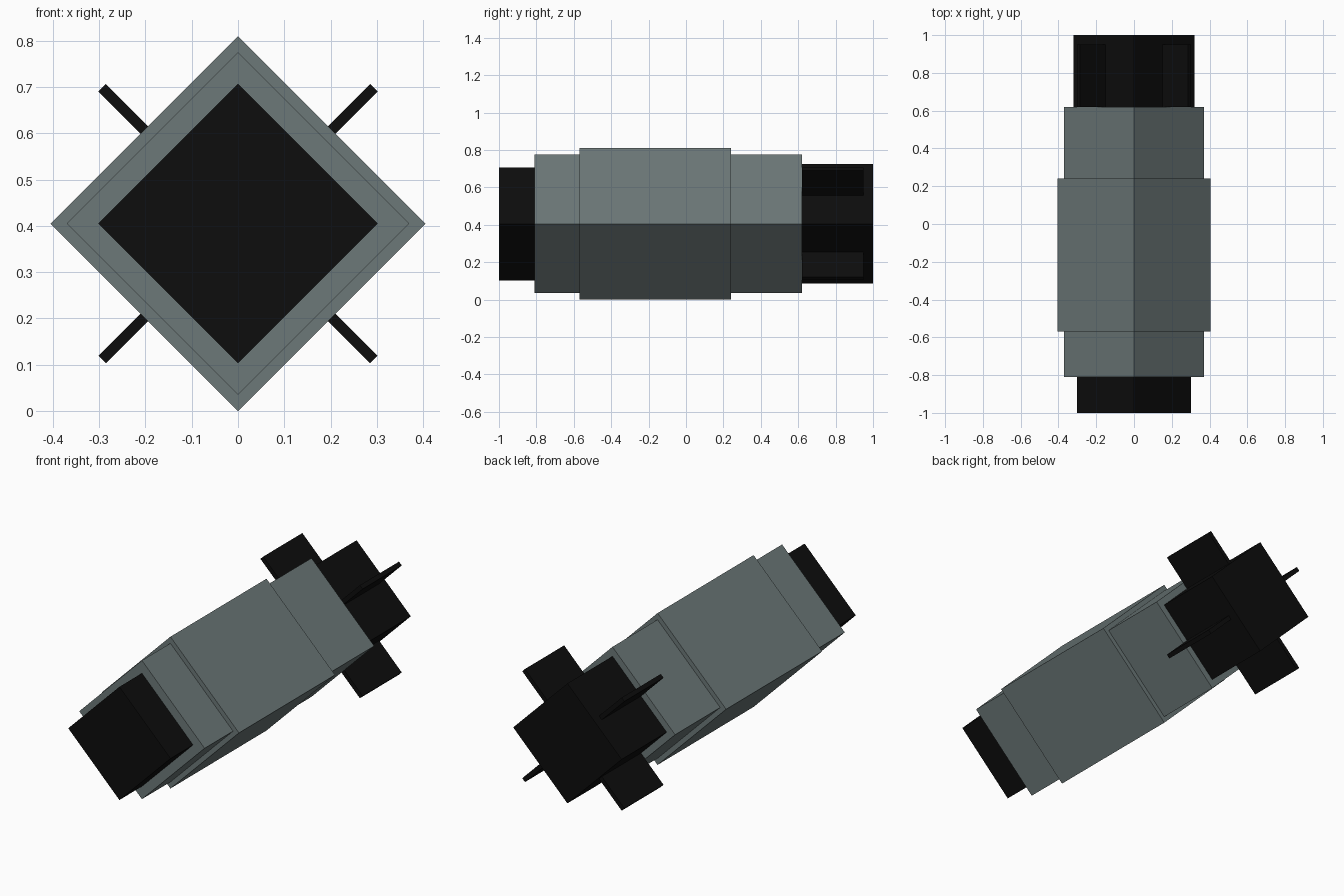
import bpy
import math

cube = bpy.data.objects.get("Cube")
if cube:
    bpy.data.objects.remove(cube, do_unlink=True)

AXIS_Z = 0.405  # height of the long axis


def material(name, rgb):
    mat = bpy.data.materials.new(name)
    mat.use_nodes = True
    color = (*rgb, 1.0)
    mat.diffuse_color = color
    mat.node_tree.nodes["Principled BSDF"].inputs["Base Color"].default_value = color
    return mat


grey = material("slate grey", (0.15, 0.19, 0.19))
black = material("matte black", (0.004, 0.004, 0.004))


def block(name, size, y0, y1, mat, angle=45, offset=0.0):
    """Box along y, rolled about the long axis, shifted outward by offset."""
    a = math.radians(angle)
    loc = (offset * math.cos(a), (y0 + y1) / 2, AXIS_Z + offset * math.sin(a))
    bpy.ops.mesh.primitive_cube_add(size=1, location=loc, rotation=(0, -a, 0))
    obj = bpy.context.object
    obj.name = name
    obj.scale = (size[0], y1 - y0, size[1])
    obj.data.materials.append(mat)
    return obj


def diamond(name, radius, y0, y1, mat):
    side = radius * math.sqrt(2)
    return block(name, (side, side), y0, y1, mat)


# Stepped square body, standing on its edge
diamond("main_body", 0.405, -0.57, 0.24, grey)
diamond("inner_body", 0.37, -0.81, 0.62, grey)
diamond("front_cap", 0.302, -1.0, -0.81, black)
diamond("rear_block", 0.32, 0.62, 1.0, black)

# Four thin fins, one on each side of the rear block
INNER, OUTER = 0.2, 0.415
fins = {"upper_left": 45, "upper_right": 135, "lower_right": 225, "lower_left": 315}
for side, angle in fins.items():
    block(side + "_fin", (OUTER - INNER, 0.023), 0.62, 0.95, black,
          angle, (INNER + OUTER) / 2)
